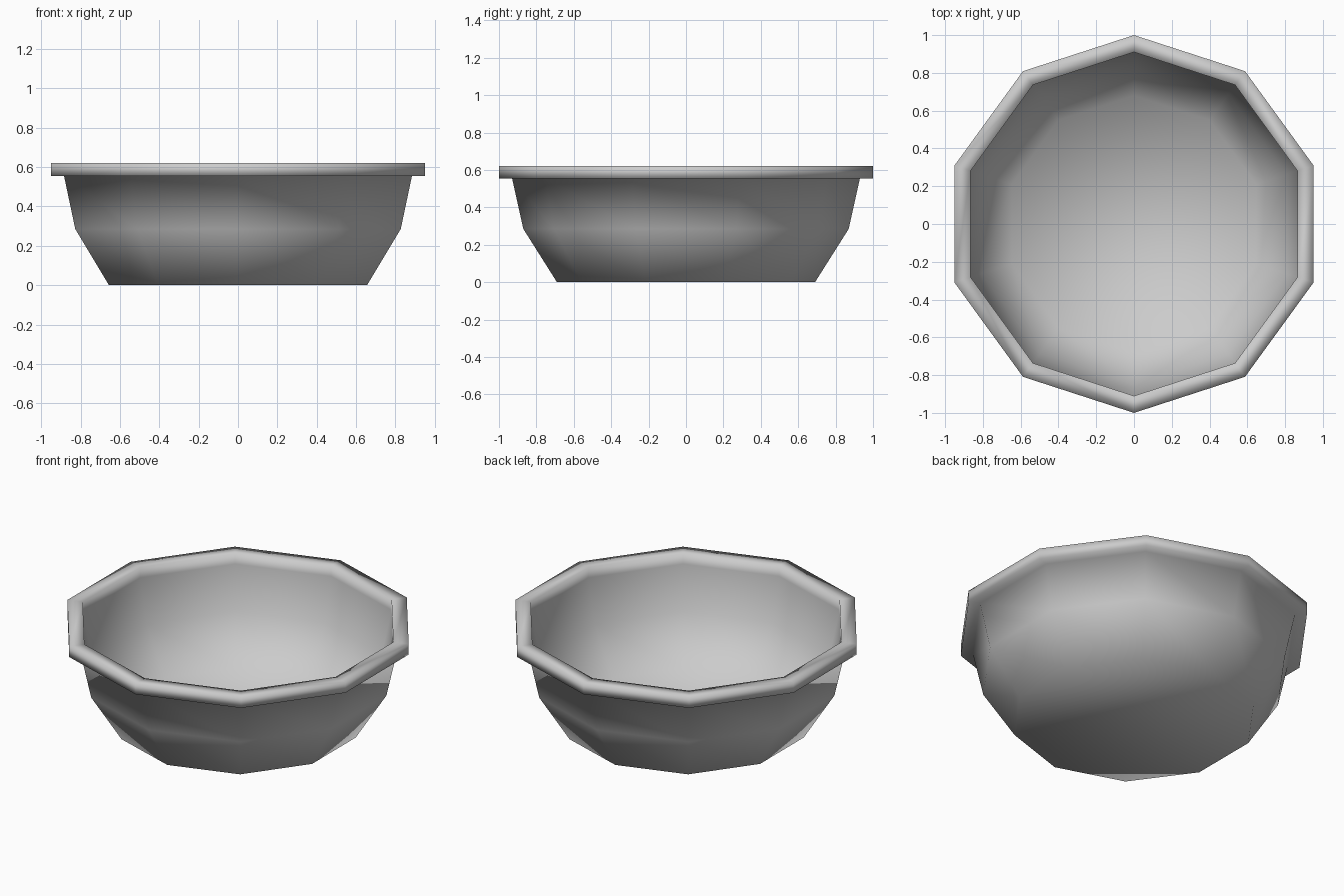
import bpy
import bmesh
from math import sin, cos, tau

cube = bpy.data.objects.get("Cube")
if cube:
    bpy.data.objects.remove(cube, do_unlink=True)

SIDES = 10

# One plain grey for the whole bowl
grey = bpy.data.materials.new("light grey")
grey.use_nodes = True
grey.diffuse_color = (0.6, 0.6, 0.6, 1)
grey.node_tree.nodes["Principled BSDF"].inputs["Base Color"].default_value = (0.6, 0.6, 0.6, 1)


def lathe(name, profile, cap_start=False, cap_end=False):
    """Sweep a (radius, height) profile round z as a smooth ten-sided form."""
    bm = bmesh.new()
    rings = []
    for radius, z in profile:
        rings.append([bm.verts.new((radius * sin(tau * i / SIDES),
                                    radius * cos(tau * i / SIDES), z))
                      for i in range(SIDES)])
    for low, high in zip(rings, rings[1:]):
        for i in range(SIDES):
            j = (i + 1) % SIDES
            bm.faces.new((low[i], low[j], high[j], high[i]))
    if cap_start:
        bm.faces.new(rings[0])
    if cap_end:
        bm.faces.new(rings[-1])
    bmesh.ops.recalc_face_normals(bm, faces=bm.faces)
    for face in bm.faces:
        face.smooth = True
    mesh = bpy.data.meshes.new(name)
    bm.to_mesh(mesh)
    bm.free()
    mesh.materials.append(grey)
    obj = bpy.data.objects.new(name, mesh)
    bpy.context.collection.objects.link(obj)
    return obj


# Bowl: floor, flared wall, square-section rim and thin inner wall in one skin
lathe("bowl", [(0.69, 0), (0.87, 0.285), (0.93, 0.555), (1, 0.555),
               (1, 0.62), (0.91, 0.62), (0.91, 0.555), (0.85, 0.29),
               (0.68, 0.02)], cap_start=True, cap_end=True)
